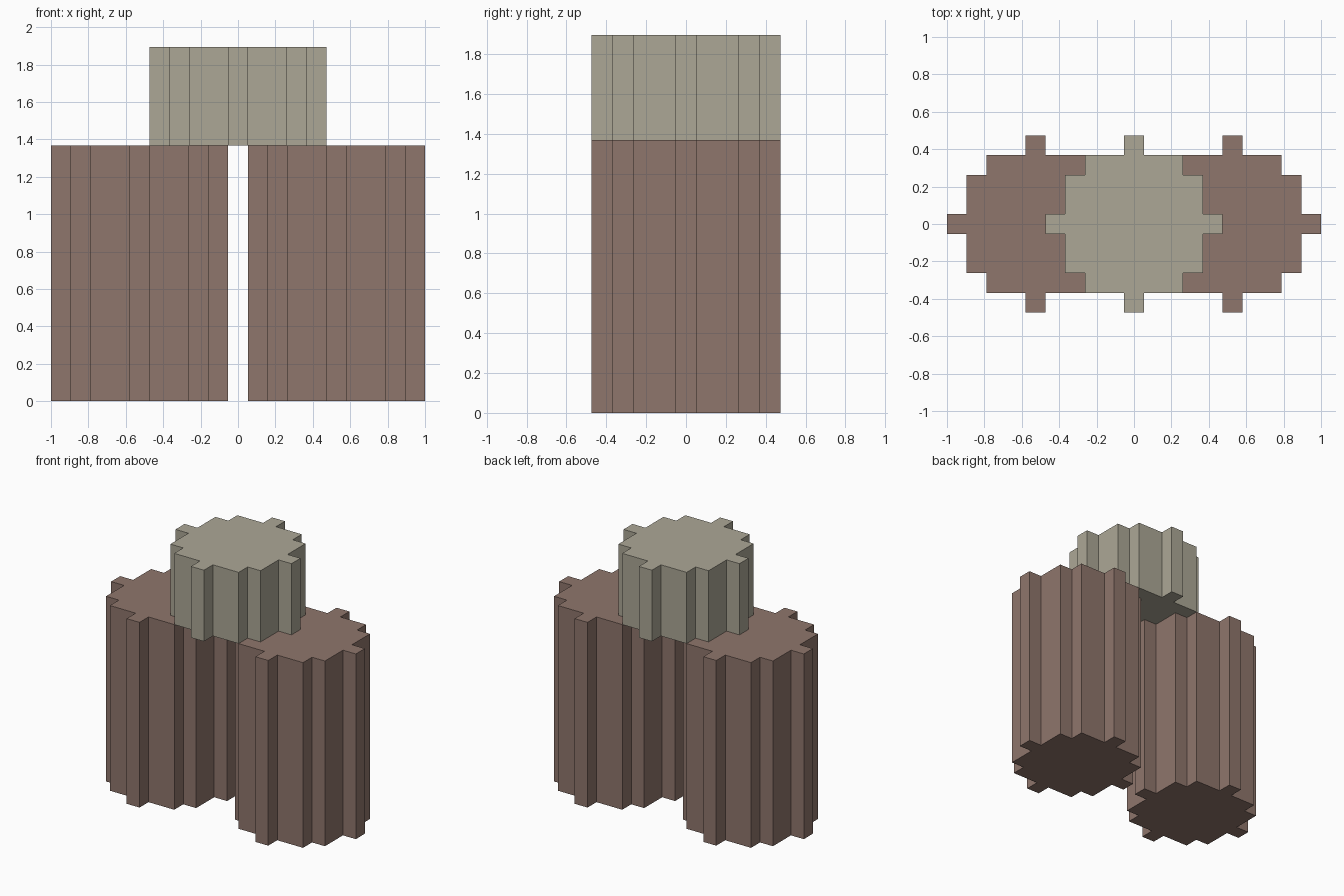
import bpy, bmesh

if "Cube" in bpy.data.objects:
    bpy.data.objects.remove(bpy.data.objects["Cube"])

U = 2 / 19  # one block of the stepped grid

# Quarter outline of the stepped disc, in blocks; four turns close the loop
QUARTER = [(4.5, 0.5), (3.5, 0.5), (3.5, 2.5), (2.5, 2.5),
           (2.5, 3.5), (0.5, 3.5), (0.5, 4.5)]


def material(name, rgb):
    mat = bpy.data.materials.new(name)
    mat.diffuse_color = (*rgb, 1)
    mat.use_nodes = True
    mat.node_tree.nodes["Principled BSDF"].inputs["Base Color"].default_value = mat.diffuse_color
    return mat


def stepped_column(name, x, z, height, mat):
    outline = []
    pts = QUARTER
    for _ in range(4):
        outline += pts
        pts = [(-b, a) for a, b in pts]
    bm = bmesh.new()
    base = bm.faces.new([bm.verts.new((a * U, b * U, 0)) for a, b in outline])
    ext = bmesh.ops.extrude_face_region(bm, geom=[base], use_keep_orig=True)
    top = [v for v in ext["geom"] if isinstance(v, bmesh.types.BMVert)]
    bmesh.ops.translate(bm, verts=top, vec=(0, 0, height * U))
    bmesh.ops.recalc_face_normals(bm, faces=bm.faces)
    mesh = bpy.data.meshes.new(name)
    bm.to_mesh(mesh)
    bm.free()
    mesh.materials.append(mat)
    obj = bpy.data.objects.new(name, mesh)
    obj.location = (x * U, 0, z * U)
    bpy.context.collection.objects.link(obj)
    return obj


brown = material("brown", (0.275, 0.181, 0.150))
stone = material("stone", (0.413, 0.386, 0.305))

# Two tall columns side by side, one block apart
for side, x in (("left", -5), ("right", 5)):
    stepped_column(f"{side}_column", x, 0, 13, brown)

# Short column bridging them on top
stepped_column("top_column", 0, 13, 5, stone)
